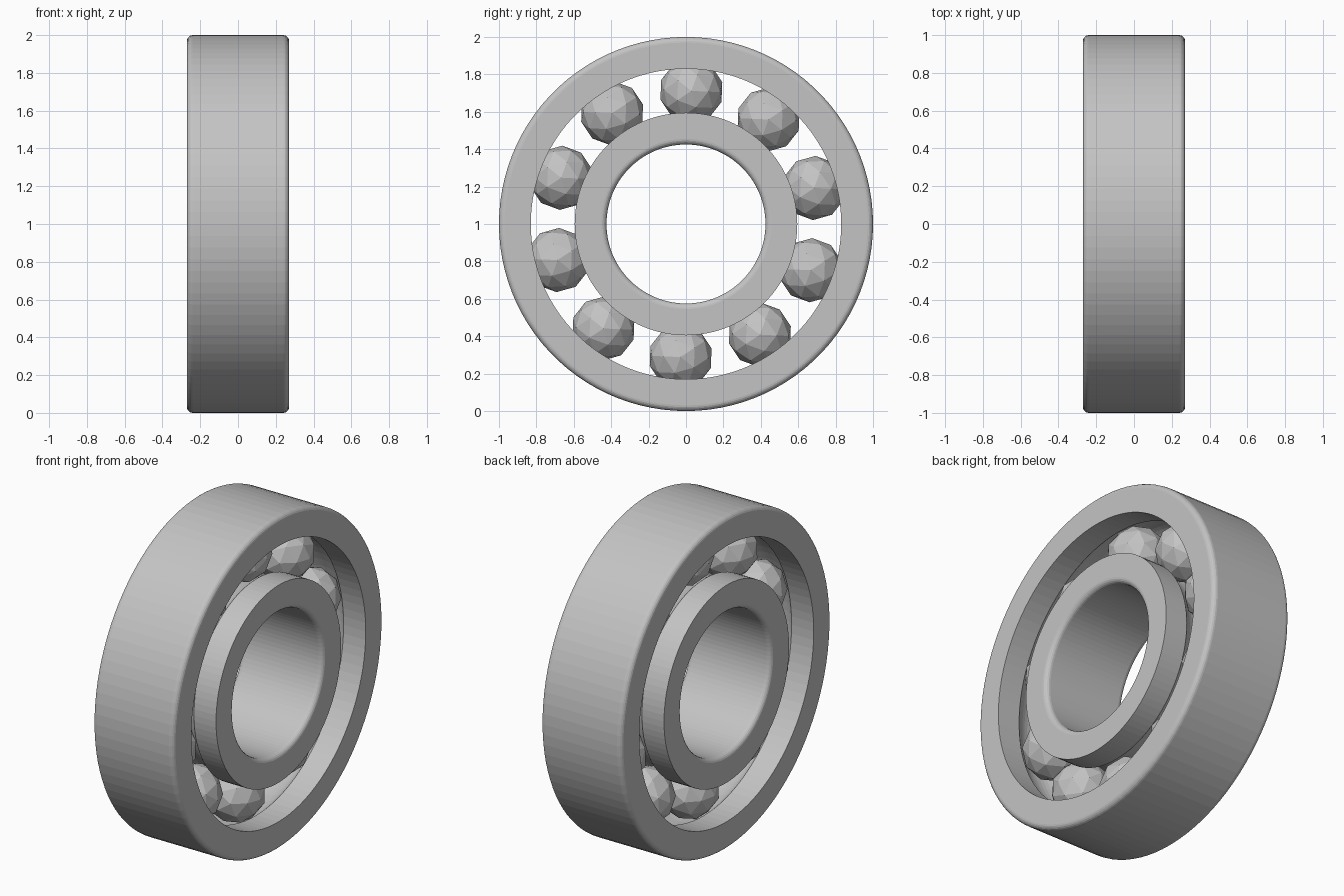
import bpy, bmesh
from math import sin, cos, pi, radians, asin
from mathutils import Matrix, Vector

cube = bpy.data.objects.get("Cube")
if cube:
    bpy.data.objects.remove(cube)

steel = bpy.data.materials.new("grey_steel")
steel.use_nodes = True
colour = (0.55, 0.55, 0.55, 1)
steel.diffuse_color = colour
steel.node_tree.nodes["Principled BSDF"].inputs["Base Color"].default_value = colour

HALF_WIDTH = 0.27
BEVEL = 0.03
PITCH = 0.712       # radius of the circle of ball centres
BALL = 0.17
CENTRE = Vector((0, 0, 1))
SEGMENTS = 100


def add_object(name, bm):
    mesh = bpy.data.meshes.new(name)
    bm.to_mesh(mesh)
    bm.free()
    mesh.materials.append(steel)
    obj = bpy.data.objects.new(name, mesh)
    bpy.context.collection.objects.link(obj)
    return obj


def ring(name, plain_radius, groove_radius):
    """Race with rounded plain edges and a round ball groove on the other side."""
    side = 1 if groove_radius > plain_radius else -1
    profile = []
    # Rounded corners on the plain side
    for end in (1, -1):
        for i in range(6):
            a = pi / 2 * (i / 5 if end < 0 else 1 - i / 5)
            profile.append((-end * (HALF_WIDTH - BEVEL + BEVEL * cos(a)) * -1,
                            plain_radius + side * BEVEL * (1 - sin(a))))
    # The two arcs run outwards from the middle, so order the first one last
    right, left = profile[:6], profile[6:]
    right.sort(key=lambda p: p[0])
    left.sort(key=lambda p: p[0])
    # Sharp edges and ball groove on the other side
    gap = abs(groove_radius - PITCH)
    half = asin((BALL ** 2 - gap ** 2) ** 0.5 / BALL)
    groove = [(BALL * sin(half * t / 6), PITCH - side * BALL * cos(half * t / 6))
              for t in range(6, -7, -1)]
    outline = (left + right + [(HALF_WIDTH, groove_radius)] + groove
               + [(-HALF_WIDTH, groove_radius)])

    bm = bmesh.new()
    verts = [bm.verts.new((x, 0, r)) for x, r in outline]
    edges = [bm.edges.new((verts[i - 1], verts[i])) for i in range(len(verts))]
    bmesh.ops.spin(bm, geom=verts + edges, cent=(0, 0, 0), axis=(1, 0, 0),
                   angle=2 * pi, steps=SEGMENTS)
    bmesh.ops.remove_doubles(bm, verts=bm.verts, dist=0.0005)
    bmesh.ops.recalc_face_normals(bm, faces=bm.faces)
    bmesh.ops.translate(bm, verts=bm.verts, vec=CENTRE)
    return add_object(name, bm)


ring("outer_race", 1.0, 0.83)
ring("inner_race", 0.425, 0.595)

# Ten faceted balls between the races
for i in range(10):
    angle = radians(87.7 - 36 * i)
    bm = bmesh.new()
    bmesh.ops.create_icosphere(bm, subdivisions=2, radius=BALL * 1.01)
    spot = CENTRE + Vector((0, cos(angle), sin(angle))) * PITCH
    turn = Matrix.Rotation(angle, 4, "X") @ Matrix.Rotation(pi / 2, 4, "Y")
    bmesh.ops.transform(bm, verts=bm.verts, matrix=Matrix.Translation(spot) @ turn)
    add_object(f"ball_{i + 1}", bm)
